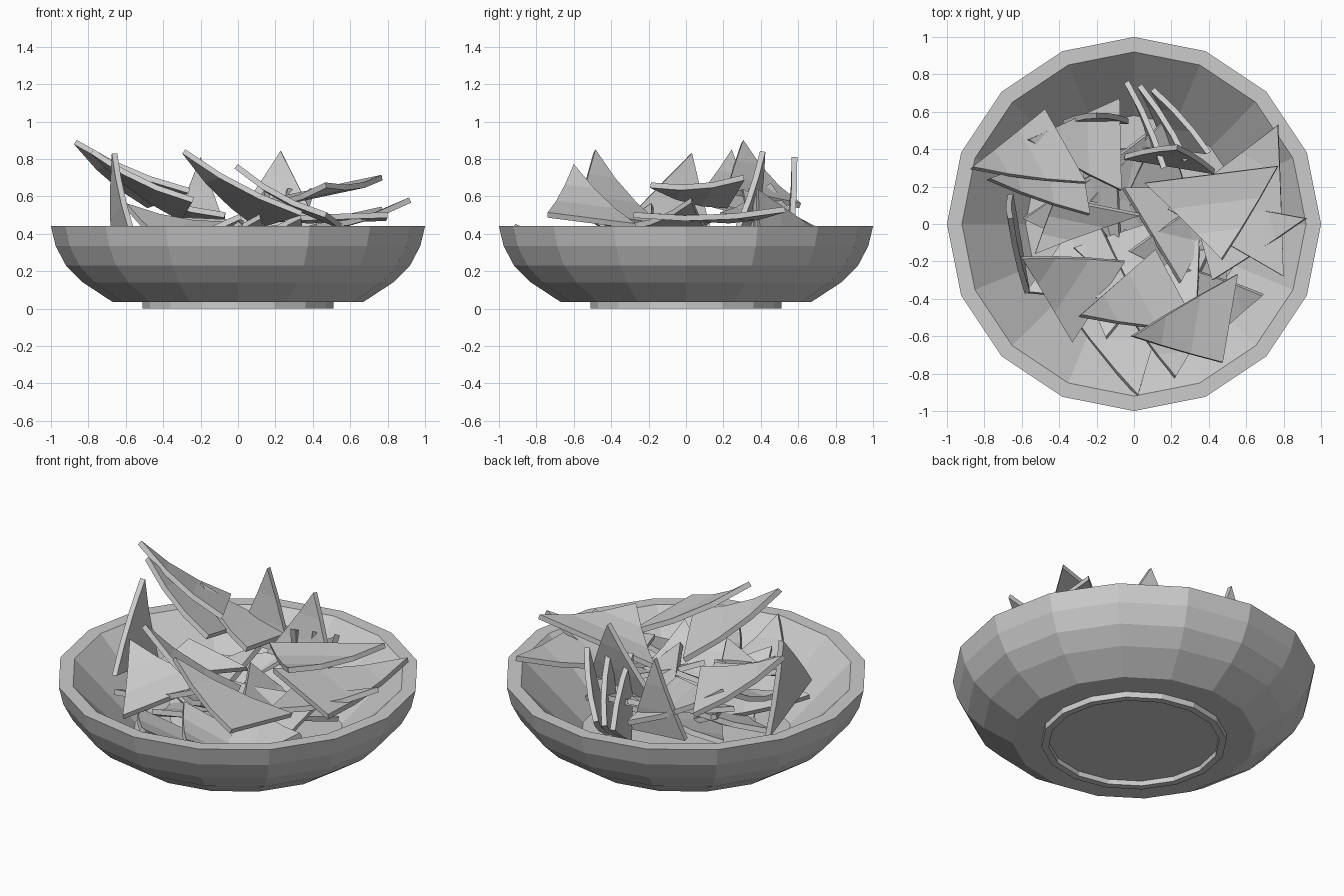
import bpy, bmesh, math, random
from mathutils import Vector

if "Cube" in bpy.data.objects:
    bpy.data.objects.remove(bpy.data.objects["Cube"])

random.seed(4)
SIDES = 16


def lathe(name, profile):
    """Spin an (r, z) profile around z with flat facets."""
    bm = bmesh.new()
    rings = []
    for r, z in profile:
        if r == 0:
            rings.append([bm.verts.new((0, 0, z))] * SIDES)
        else:
            rings.append([bm.verts.new((r * math.cos(math.tau * i / SIDES),
                                        r * math.sin(math.tau * i / SIDES), z))
                          for i in range(SIDES)])
    for a, b in zip(rings, rings[1:]):
        for i in range(SIDES):
            j = (i + 1) % SIDES
            bm.faces.new(list(dict.fromkeys((a[i], a[j], b[j], b[i]))))
    bmesh.ops.recalc_face_normals(bm, faces=bm.faces)
    me = bpy.data.meshes.new(name)
    bm.to_mesh(me)
    bm.free()
    ob = bpy.data.objects.new(name, me)
    bpy.context.collection.objects.link(ob)
    return ob


def chip(name, apex, b, c, sag=0.03, thick=0.03, strips=3):
    """Curved triangular chip: strips from apex to base edge, sagging between."""
    apex, b, c = Vector(apex), Vector(b), Vector(c)
    n = (b - apex).cross(c - apex).normalized()
    if n.z < 0:
        b, c, n = c, b, -n
    bm = bmesh.new()
    prev = [bm.verts.new(apex)]
    for k in range(1, strips + 1):
        t = k / strips
        drop = n * (-sag * 4 * t * (1 - t))
        row = [bm.verts.new(apex.lerp(b, t) + drop), bm.verts.new(apex.lerp(c, t) + drop)]
        bm.faces.new([prev[0], row[0], row[1]] + prev[1:])
        prev = row
    me = bpy.data.meshes.new(name)
    bm.to_mesh(me)
    bm.free()
    ob = bpy.data.objects.new(name, me)
    bpy.context.collection.objects.link(ob)
    mod = ob.modifiers.new("thickness", 'SOLIDIFY')
    mod.thickness = thick
    mod.offset = 0
    return ob


# Bowl with straight inner wall and a foot ring underneath
lathe("bowl", [(0, 0.03), (0.47, 0.03), (0.47, 0), (0.51, 0), (0.51, 0.035),
               (0.67, 0.035), (0.83, 0.14), (0.92, 0.23), (0.975, 0.335), (1, 0.44),
               (0.92, 0.44), (0.58, 0.09), (0, 0.09)])

# Chips on top of the pile: apex and two base corners
top_chips = [
    ((-0.87, 0.30, 0.89), (-0.48, 0.61, 0.55), (-0.26, 0.22, 0.63)),
    ((-0.78, 0.24, 0.84), (-0.24, 0.05, 0.58), (-0.30, 0.42, 0.48)),
    ((-0.57, 0.45, 0.66), (-0.08, 0.67, 0.42), (-0.07, 0.18, 0.50)),
    ((-0.29, -0.49, 0.84), (0.11, -0.14, 0.44), (0.34, -0.57, 0.51)),
    ((-0.01, -0.60, 0.76), (0.55, -0.27, 0.44), (0.47, -0.74, 0.50)),
    ((-0.20, 0.58, 0.81), (-0.38, 0.54, 0.35), (-0.03, 0.55, 0.33)),
    ((0.23, 0.41, 0.84), (-0.05, 0.36, 0.42), (0.43, 0.28, 0.44)),
    ((-0.66, 0.03, 0.83), (-0.57, -0.37, 0.42), (-0.66, 0.16, 0.30)),
    ((0.47, -0.19, 0.66), (0.77, 0.31, 0.70), (0.06, 0.22, 0.55)),
    ((0.77, 0.53, 0.53), (0.18, 0.08, 0.48), (0.80, -0.28, 0.50)),
    ((0.92, 0.03, 0.58), (0.30, 0.14, 0.40), (0.42, -0.30, 0.44)),
    ((-0.60, -0.18, 0.55), (-0.05, -0.20, 0.45), (-0.33, -0.63, 0.33)),
    ((-0.53, -0.16, 0.40), (-0.42, 0.14, 0.48), (0.03, 0.05, 0.46)),
    ((0.02, -0.92, 0.44), (-0.36, -0.45, 0.30), (0.16, -0.45, 0.22)),
    ((0.22, -0.82, 0.40), (-0.05, -0.45, 0.42), (0.48, -0.40, 0.26)),
    ((0.69, -0.38, 0.40), (0.22, -0.22, 0.40), (0.35, -0.68, 0.26)),
]
for i, corners in enumerate(top_chips):
    steep = i in (5, 6, 7)
    chip(f"top_chip_{i}", *corners, sag=0.01 if steep else 0.03)

# Steep row of chips standing at the back
for i in range(3):
    x = -0.04 + 0.07 * i
    chip(f"standing_chip_{i}", (x, 0.76 - 0.02 * i, 0.40),
         (x + 0.20 + 0.05 * i, 0.30 + 0.04 * i, 0.64), (x + 0.14, 0.40, 0.16), 0.015)

# Buried chips filling the bowl
for i in range(15):
    a = i * 2.4
    d = 0.34 * math.sqrt((i + 0.5) / 15)
    z = random.uniform(0.2, 0.38)
    spin = random.uniform(0, math.tau)
    tilt = random.uniform(0, math.tau)
    pts = []
    for k in range(3):
        t = spin + k * math.tau / 3
        pts.append((d * math.cos(a) + 0.34 * math.cos(t),
                    d * math.sin(a) - 0.06 + 0.34 * math.sin(t),
                    max(0.13, z + 0.13 * math.cos(t - tilt))))
    chip(f"buried_chip_{i}", *pts)
